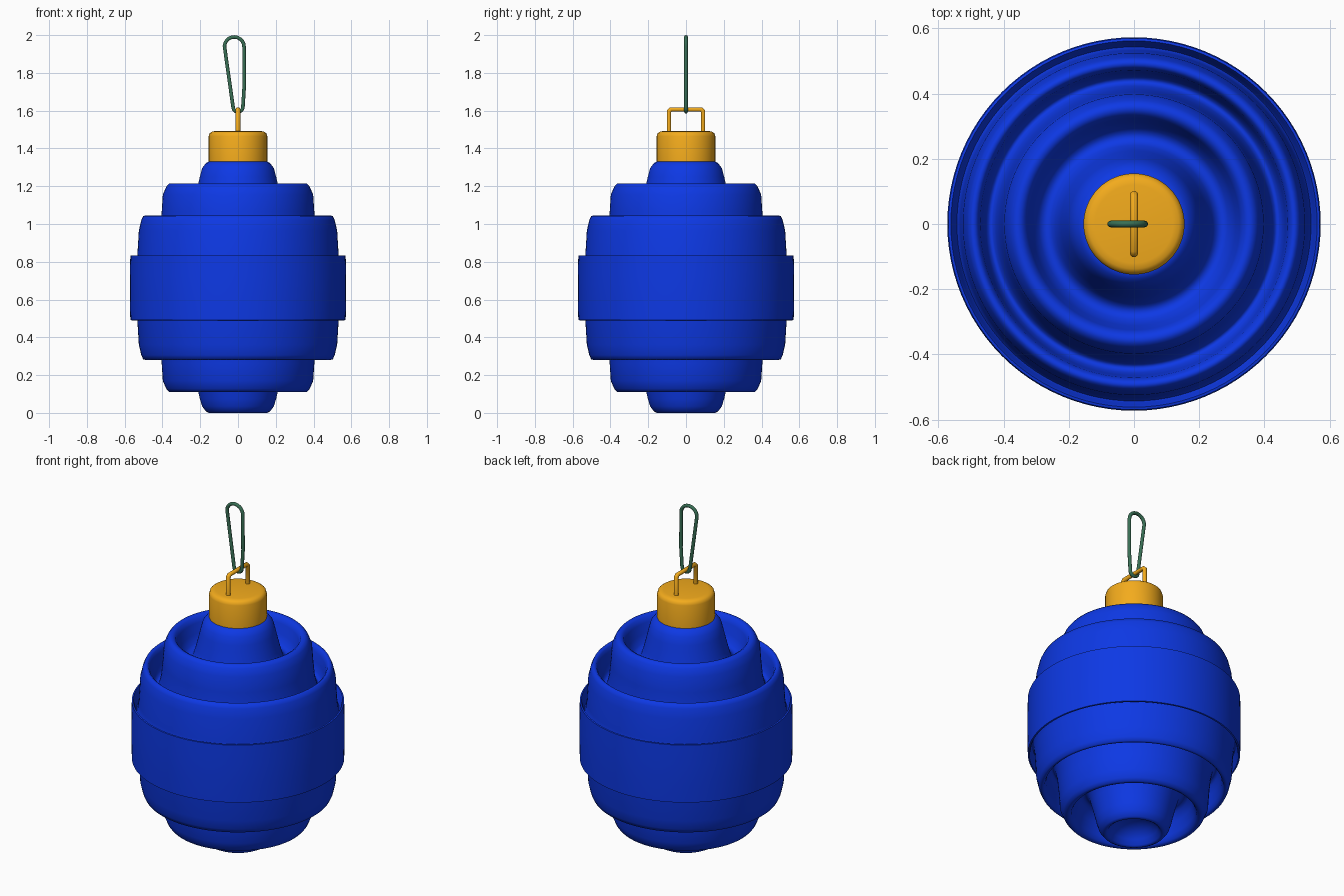
import bpy, bmesh, math

if "Cube" in bpy.data.objects:
    bpy.data.objects.remove(bpy.data.objects["Cube"])


def material(name, rgb):
    m = bpy.data.materials.new(name)
    m.diffuse_color = (*rgb, 1)
    m.use_nodes = True
    m.node_tree.nodes["Principled BSDF"].inputs["Base Color"].default_value = m.diffuse_color
    return m


BLUE = material("blue", (0.004, 0.04, 0.78))
GOLD = material("gold", (0.9, 0.41, 0.012))
GREEN = material("green", (0.04, 0.16, 0.09))


def lathe(name, profile, mat, steps=96):
    """Spin an (r, z) profile around the z axis."""
    bm = bmesh.new()
    vs = [bm.verts.new((r, 0, z)) for r, z in profile]
    es = [bm.edges.new(p) for p in zip(vs, vs[1:])]
    bmesh.ops.spin(bm, geom=vs + es, cent=(0, 0, 0), axis=(0, 0, 1),
                   angle=math.tau, steps=steps)
    bmesh.ops.remove_doubles(bm, verts=bm.verts, dist=1e-5)
    bmesh.ops.recalc_face_normals(bm, faces=bm.faces)
    me = bpy.data.meshes.new(name)
    bm.to_mesh(me)
    bm.free()
    me.materials.append(mat)
    ob = bpy.data.objects.new(name, me)
    bpy.context.collection.objects.link(ob)
    bpy.ops.object.select_all(action='DESELECT')
    ob.select_set(True)
    bpy.context.view_layer.objects.active = ob
    bpy.ops.object.shade_smooth_by_angle(angle=math.radians(70))
    return ob


def wire(name, points, radius, mat, cyclic=False):
    """Round wire following a path."""
    cu = bpy.data.curves.new(name, 'CURVE')
    cu.dimensions = '3D'
    cu.bevel_depth = radius
    cu.bevel_resolution = 3
    cu.use_fill_caps = True
    sp = cu.splines.new('POLY')
    sp.points.add(len(points) - 1)
    for sp_point, p in zip(sp.points, points):
        sp_point.co = (*p, 1)
    sp.use_cyclic_u = cyclic
    sp.use_smooth = True
    cu.materials.append(mat)
    ob = bpy.data.objects.new(name, cu)
    bpy.context.collection.objects.link(ob)
    return ob


def arc(cx, cz, r, start, end, n=10):
    """Arc points in the xz plane, angles in degrees."""
    angles = [math.radians(start + (end - start) * i / n) for i in range(n + 1)]
    return [(cx + r * math.cos(a), 0, cz + r * math.sin(a)) for a in angles]


# Nested rings from the centre band to the tip; each lip curls into a groove
def half(edge, b, c, t):
    return [(0.57, edge), (0.562, edge + 0.002), (0.554, edge - 0.015),
            (0.548, edge - 0.045), (0.5435, edge - 0.052), (0.539, edge - 0.045),
            (0.533, edge), (0.525, b - 0.08), (0.512, b - 0.025), (0.502, b - 0.003),
            (0.49, b), (0.48, b - 0.008), (0.472, b - 0.03), (0.465, b - 0.08),
            (0.456, b - 0.123), (0.447, b - 0.136), (0.44, b - 0.139),
            (0.433, b - 0.136), (0.424, b - 0.12),
            (0.413, b - 0.07), (0.404, b + 0.02), (0.398, c - 0.06),
            (0.38, c - 0.018), (0.367, c - 0.002), (0.352, c), (0.337, c - 0.008),
            (0.325, c - 0.035), (0.312, c - 0.09), (0.292, c - 0.128),
            (0.279, c - 0.138), (0.267, c - 0.14), (0.255, c - 0.135),
            (0.242, c - 0.12), (0.225, c - 0.06),
            (0.21, c), (0.202, c + 0.035), (0.19, t - 0.035), (0.17, t - 0.008),
            (0.155, t)]


top = half(0.832, 1.045, 1.215, 1.33) + [(0, 1.33)]
# The lower half mirrors the upper one, ending in a hollow bowl
low = half(-0.492, -0.281, -0.11, 0.0)
bottom = [(r, -z) for r, z in low] + [(0.142, 0.008), (0.125, 0.035),
                                      (0.095, 0.065), (0.05, 0.085), (0, 0.09)]
lathe("ringed_body", bottom[::-1] + [(0.573, 0.6), (0.573, 0.72)] + top, BLUE)

# Cap with rounded upper edge
lathe("cap", [(0, 1.325), (0.155, 1.325), (0.155, 1.465), (0.15, 1.481),
              (0.138, 1.489), (0.12, 1.492), (0, 1.492)], GOLD, 64)

# Staple on the cap
wire("cap_loop", [(0, -0.09, 1.47), (0, -0.09, 1.597), (0, -0.08, 1.607),
                  (0, 0.08, 1.607), (0, 0.09, 1.597), (0, 0.09, 1.47)], 0.0125, GOLD)

# Slightly leaning hanging loop: narrow end, outer leg, wide end, outer leg
wire("hanging_wire", arc(0, 1.62, 0.026, 190, 360) + [(0.033, 0, 1.73)]
     + arc(-0.02, 1.938, 0.052, 0, 175), 0.01, GREEN, True)
